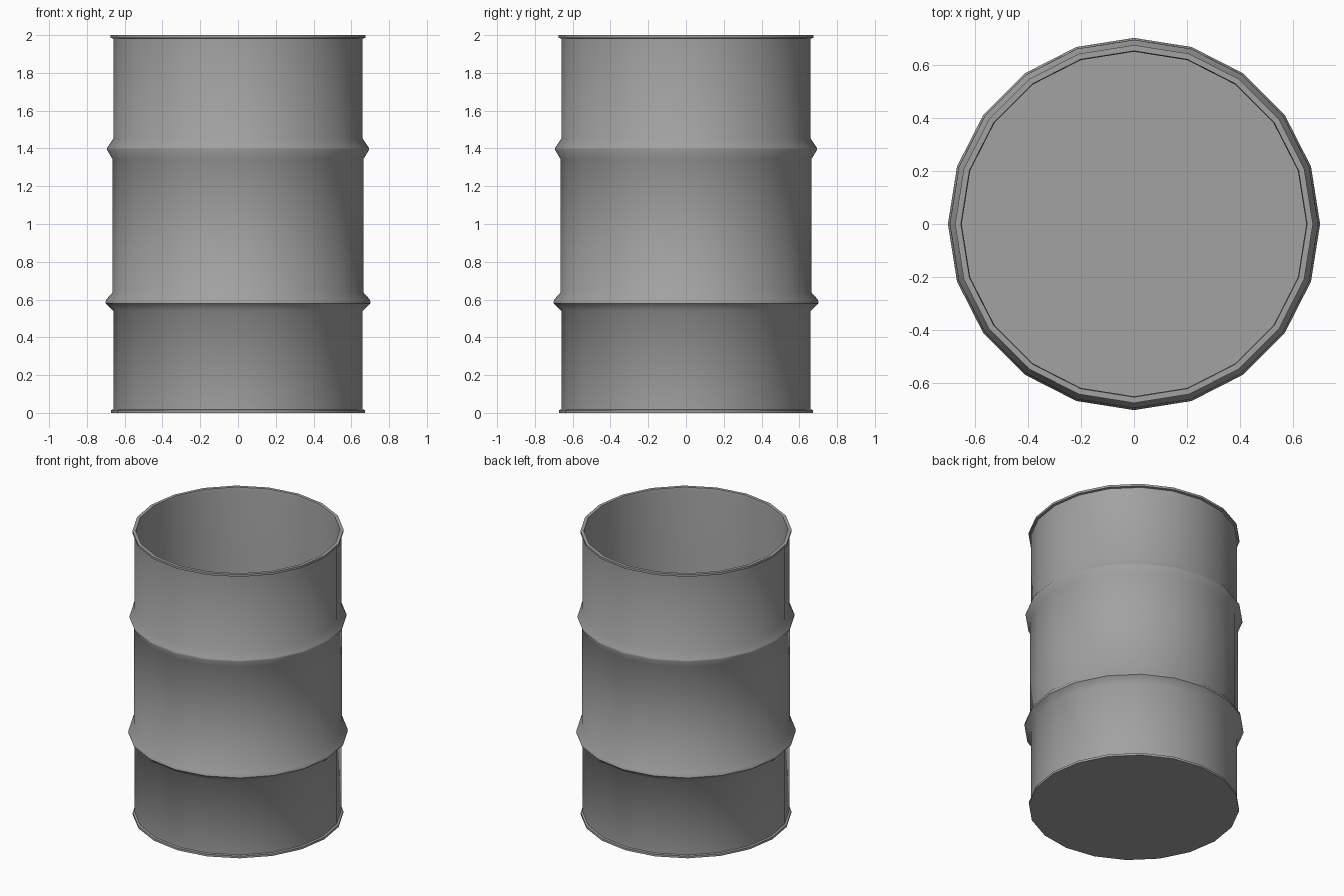
import bpy, bmesh, math

if "Cube" in bpy.data.objects:
    bpy.data.objects.remove(bpy.data.objects["Cube"], do_unlink=True)

SIDES = 20

steel = bpy.data.materials.new("grey steel")
steel.use_nodes = True
colour = (0.36, 0.36, 0.36, 1)
steel.diffuse_color = colour
steel.node_tree.nodes["Principled BSDF"].inputs["Base Color"].default_value = colour


def lathe(name, profile, cap_start=False, cap_end=False):
    """Turn (radius, height) points around z; optionally close the end rings."""
    bm = bmesh.new()
    rings = []
    for r, z in profile:
        angles = [2 * math.pi * i / SIDES for i in range(SIDES)]
        rings.append([bm.verts.new((r * math.cos(a), r * math.sin(a), z)) for a in angles])
    for low, high in zip(rings, rings[1:]):
        for i in range(SIDES):
            j = (i + 1) % SIDES
            bm.faces.new((low[i], low[j], high[j], high[i]))
    if cap_start:
        bm.faces.new(rings[0][::-1])
    if cap_end:
        bm.faces.new(rings[-1])
    mesh = bpy.data.meshes.new(name)
    bm.to_mesh(mesh)
    bm.free()
    mesh.materials.append(steel)
    obj = bpy.data.objects.new(name, mesh)
    bpy.context.collection.objects.link(obj)
    bpy.ops.object.select_all(action="DESELECT")
    obj.select_set(True)
    bpy.context.view_layer.objects.active = obj
    bpy.ops.object.shade_smooth_by_angle(angle=math.radians(50))
    return obj


# Open drum: base, lower lip, two rolling hoops, upper lip, inner wall, floor
base_lip = [(0.673, 0), (0.673, 0.015), (0.66, 0.018)]
lower_hoop = [(0.66, 0.54), (0.702, 0.58), (0.698, 0.6), (0.665, 0.637)]
upper_hoop = [(0.665, 1.345), (0.695, 1.395), (0.692, 1.405), (0.66, 1.452)]
top_lip = [(0.66, 1.982), (0.675, 1.985), (0.675, 2.0), (0.653, 2.0)]
inside = [(0.65, 1.98), (0.65, 0.02)]

lathe("drum_shell", base_lip + lower_hoop + upper_hoop + top_lip + inside,
      cap_start=True, cap_end=True)
